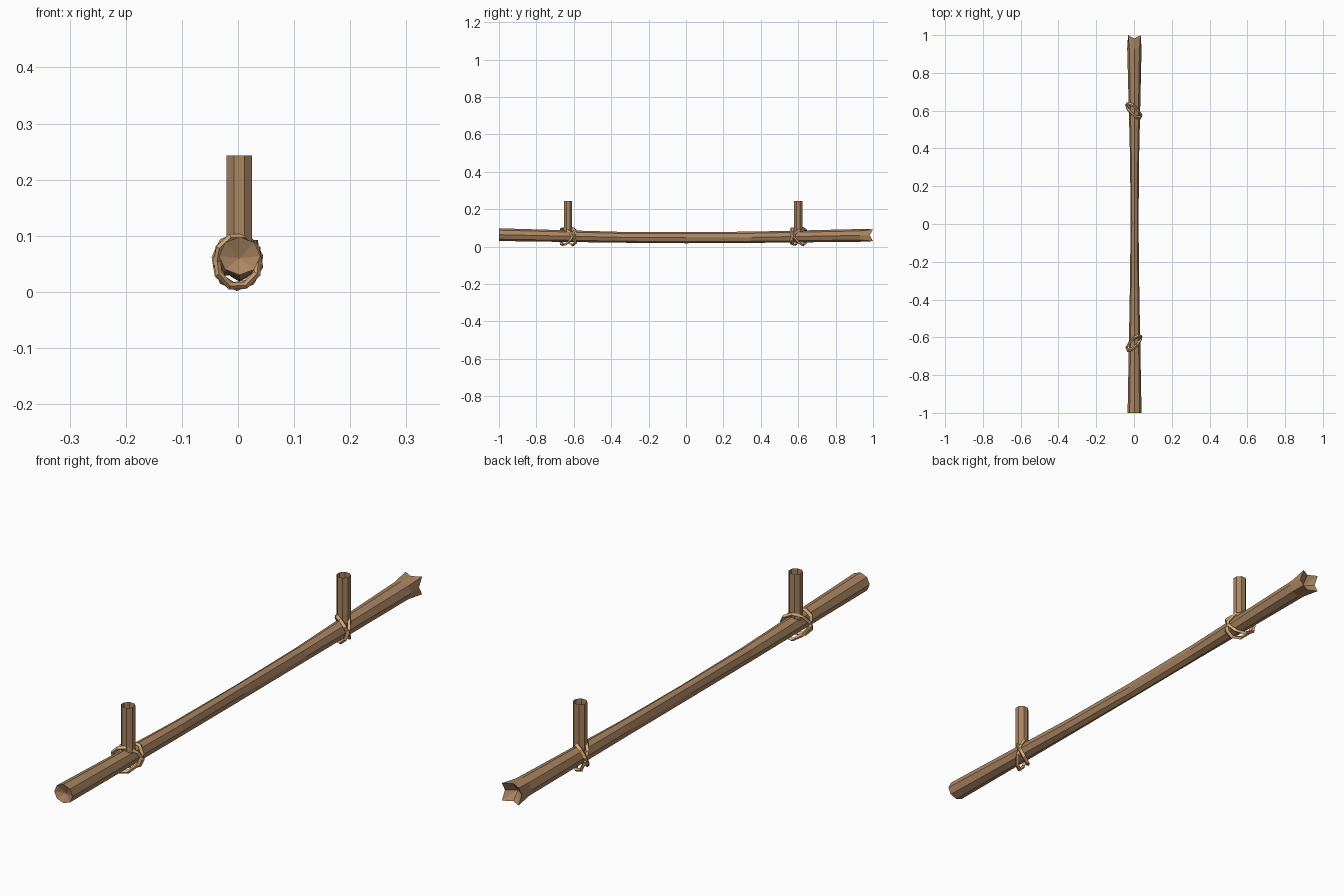
import bpy, bmesh, math, random
from mathutils import Vector

if "Cube" in bpy.data.objects:
    bpy.data.objects.remove(bpy.data.objects["Cube"])

random.seed(4)
TAU = math.tau


def material(name, rgb):
    m = bpy.data.materials.new(name)
    m.diffuse_color = (*rgb, 1)
    m.use_nodes = True
    m.node_tree.nodes["Principled BSDF"].inputs["Base Color"].default_value = m.diffuse_color
    return m


wood = material("brown wood", (0.40, 0.235, 0.12))
cord = material("tan cord", (0.70, 0.42, 0.19))


def skin(name, rings, mat, closed=False, tips=(None, None)):
    """Bridge rings of points; optionally loop the strip or fan each end to a tip."""
    bm = bmesh.new()
    loops = [[bm.verts.new(p) for p in r] for r in rings]
    n = len(loops[0])
    pairs = list(zip(loops, loops[1:]))
    if closed:
        pairs.append((loops[-1], loops[0]))
    for a, b in pairs:
        for i in range(n):
            j = (i + 1) % n
            bm.faces.new((a[i], a[j], b[j], b[i]))
    for tip, loop in zip(tips, (loops[0], loops[-1])):
        if tip:
            t = bm.verts.new(tip)
            for i in range(n):
                bm.faces.new((loop[i], loop[(i + 1) % n], t))
    bmesh.ops.recalc_face_normals(bm, faces=bm.faces)
    me = bpy.data.meshes.new(name)
    bm.to_mesh(me)
    bm.free()
    me.materials.append(mat)
    ob = bpy.data.objects.new(name, me)
    bpy.context.collection.objects.link(ob)
    return ob


# Sagging pole: y, centre x, centre z, radius x, radius z
SECTIONS = [(-1, .003, .064, .037, .034), (-.35, .003, .050, .025, .029),
            (0, .003, .048, .021, .030), (.35, .003, .050, .024, .030),
            (.93, .002, .060, .038, .034)]
rings = [[(cx + rx * math.cos(i * TAU / 8), y, cz + rz * math.sin(i * TAU / 8))
          for i in range(8)] for y, cx, cz, rx, rz in SECTIONS]
# Splintered far end: alternate corners are drawn back and inward
splinter = []
for i in range(8):
    a, out = i * TAU / 8, i % 2
    k = 1.12 if out else .80
    splinter.append((.002 + .042 * k * math.cos(a), 1.0 if out else .982,
                     .061 + .040 * k * math.sin(a)))
rings.append(splinter)
skin("pole", rings, wood, tips=((.003, -.985, .060), (.002, .955, .060)))


# Upright pegs, open at the top
def peg(name, y):
    skin(name, [[(.0025 + .0245 * math.cos((i + .5) * TAU / 8), y + .0235 * math.sin((i + .5) * TAU / 8), z)
                 for i in range(8)] for z in (.055, .243)], wood)


# Lashing: a slanted loop of flat cord passing one side of the peg
def lashing(name, y, lean, skew, phase):
    n, loops = 9, []
    for i in range(n):
        a = phase + i * TAU / n
        c, s = math.cos(a), math.sin(a)
        k = random.uniform(.93, 1.03)
        mid = Vector((.040 * k * c - .001, y + lean * s + skew * c, .055 + .046 * k * s))
        rad = Vector((c, 0, s)) * .0065
        side = Vector((-skew * .1, 1, -lean * .1)).normalized() * .0095
        loops.append([mid + rad, mid + side, mid - rad, mid - side])
    skin(name, loops, cord, closed=True)


for tag, y, skew in (("front", -.63, .028), ("back", .60, -.028)):
    peg(tag + "_peg", y)
    lashing(tag + "_lashing_a", y, .026, skew, .2)
    lashing(tag + "_lashing_b", y, -.026, skew, .5)
